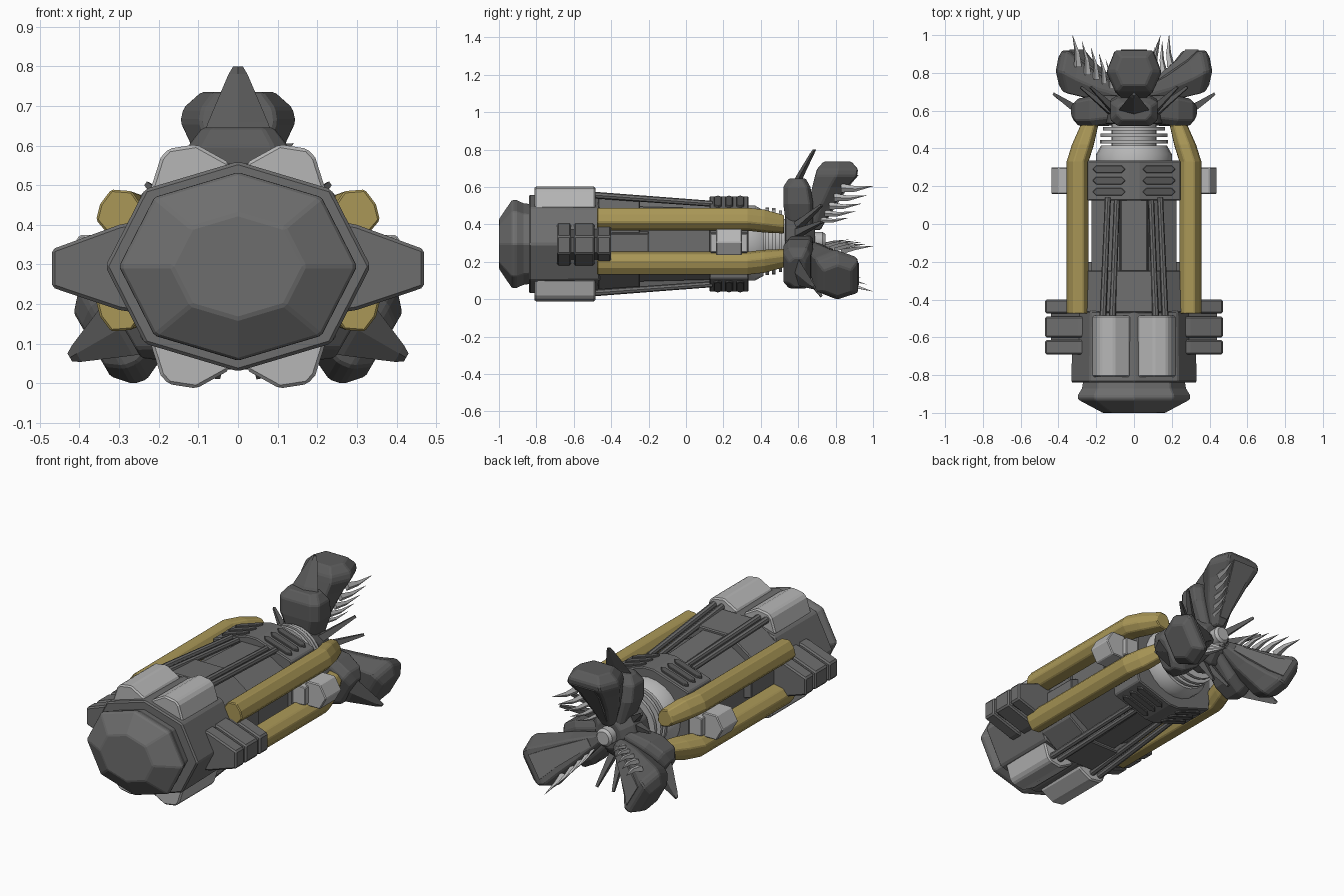
import bpy, bmesh, math
from mathutils import Vector

if "Cube" in bpy.data.objects:
    bpy.data.objects.remove(bpy.data.objects["Cube"])

def mat(name, c):
    m = bpy.data.materials.new(name)
    m.diffuse_color = (*c, 1)
    m.use_nodes = True
    m.node_tree.nodes["Principled BSDF"].inputs["Base Color"].default_value = m.diffuse_color
    return m

GREY = mat("body_grey", (0.155, 0.155, 0.155))
DARK = mat("claw_dark_grey", (0.105, 0.105, 0.105))
LIGHT = mat("light_grey", (0.47, 0.47, 0.47))
GOLD = mat("brass_yellow", (0.40, 0.31, 0.095))
ZC = 0.295   # body axis height
HC = 0.31    # claw axis height

def loft(name, rings, m, bevel=0.0, smooth=False):
    """Skin a list of equal-length point rings and cap both ends."""
    bm = bmesh.new()
    vs = [[bm.verts.new(p) for p in r] for r in rings]
    n = len(vs[0])
    for a, b in zip(vs, vs[1:]):
        for i in range(n):
            bm.faces.new((a[i], a[(i + 1) % n], b[(i + 1) % n], b[i]))
    bm.faces.new(vs[0])
    bm.faces.new(vs[-1])
    bmesh.ops.recalc_face_normals(bm, faces=bm.faces)
    me = bpy.data.meshes.new(name)
    bm.to_mesh(me)
    bm.free()
    me.materials.append(m)
    ob = bpy.data.objects.new(name, me)
    bpy.context.collection.objects.link(ob)
    if bevel:
        b = ob.modifiers.new("bevel", 'BEVEL')
        b.width, b.segments, b.limit_method = bevel, 1, 'ANGLE'
        b.angle_limit = math.radians(25)
    if smooth:
        bpy.context.view_layer.objects.active = ob
        ob.select_set(True)
        bpy.ops.object.shade_smooth_by_angle(angle=math.radians(35))
        ob.select_set(False)
    return ob

def octo(y, sx, sz=None):
    """Eight-sided hull section, ridge at top and bottom."""
    sz = sx if sz is None else sz
    pts = [(0, .265), (.235, .195), (.335, 0), (.235, -.195),
           (0, -.265), (-.235, -.195), (-.335, 0), (-.235, .195)]
    return [(x * sx, y, ZC + z * sz) for x, z in pts]

def prism(name, pts, y0, y1, m, bevel=0.0):
    return loft(name, [[(x, y, z) for x, z in pts] for y in (y0, y1)], m, bevel)

def round_ring(y, r, n=24, cx=0, cz=HC, ph=0):
    return [(cx + r * math.cos(ph + 2 * math.pi * i / n), y,
             cz + r * math.sin(ph + 2 * math.pi * i / n)) for i in range(n)]

def rod(name, a, b, r0, r1, m, n=8):
    a, b = Vector(a), Vector(b)
    d = (b - a).normalized()
    u = d.orthogonal().normalized()
    v = d.cross(u)
    ring = lambda p, r: [p + r * (u * math.cos(2 * math.pi * i / n) + v * math.sin(2 * math.pi * i / n)) for i in range(n)]
    return loft(name, [ring(a, r0), ring(b, r1)], m, smooth=n > 6)

# Hull: faceted end cap, rear housing, mid housing, core, front collar
loft("end_cap", [octo(-1, .5), octo(-.93, .89), octo(-.91, .9), octo(-.87, .83), octo(-.83, .81)], GREY, .006)
loft("rear_housing", [octo(-.84, 1), octo(-.46, .98)], GREY, .008)

def block_oct(y, hx, hz):
    pts = [(.42, 1), (1, .6), (1, -.6), (.42, -1), (-.42, -1), (-1, -.6), (-1, .6), (-.42, 1)]
    return [(x * hx, y, ZC + z * hz) for x, z in pts]

loft("mid_housing", [block_oct(-.47, .255, .26), block_oct(-.245, .245, .25)], GREY, .006)
loft("core", [block_oct(-.26, .225, .2), block_oct(.14, .225, .19)], GREY)
for s in (1, -1):
    loft("core_spine", [[(x, y, ZC + s * z) for x, z in ((-.09, .15), (-.07, h), (.07, h), (.09, .15))]
                        for y, h in ((-.26, .235), (.13, .215))], GREY, .005)

def collar(y, k=1):
    pts = [(.03, .255), (.245, .185), (.255, .07), (.255, -.07), (.245, -.185), (.03, -.255)]
    pts = pts + [(-x, z) for x, z in reversed(pts)]
    return [(x * k, y, ZC + z * k) for x, z in pts]

loft("collar", [collar(.125), collar(.335)], GREY, .006)
# Vent slats on the collar roof, top and bottom
for sx in (1, -1):
    for sz in (1, -1):
        for y in (.17, .23, .29):
            out = [(.045, 0), (.065, .02), (.2, .02), (.22, 0), (.2, -.02), (.065, -.02)]
            rings = [[(sx * x, y + dy, ZC + sz * (.265 - .326 * x + h)) for x, dy in out] for h in (-.02, .01)]
            loft("vent_slat", rings, DARK, .003)

# Neck and discs
loft("neck", [round_ring(.32, .2, cz=.3), round_ring(.37, .2, cz=.3), round_ring(.415, .175, cz=.3)], LIGHT, smooth=True)
loft("neck_core", [round_ring(.4, .12), round_ring(.56, .12)], LIGHT, smooth=True)
for y, r in ((.435, .18), (.47, .178), (.505, .165)):
    loft("neck_disc", [round_ring(y - .009, r), round_ring(y + .009, r)], LIGHT, smooth=True)

for sx in (1, -1):
    # Ribbed side blocks
    for y0, y1 in ((-.69, -.615), (-.6, -.49), (-.475, -.4)):
        prism("side_block", [(sx * x, z) for x, z in
              ((.2, .42), (.3, .4), (.47, .338), (.47, .242), (.3, .185), (.2, .17))], y0, y1, GREY, .008)
    loft("side_block_core", [[(sx * x, y, z) for x, z in
         ((.2, .40), (.44, .33), (.44, .25), (.2, .19))] for y in (-.66, -.42)], DARK)
    # Light hexagonal side knobs with a dark strut
    loft("side_knob", [round_ring(y, .08, 6, sx * .36, .305) for y in (.16, .3)], LIGHT, .005)
    prism("knob_mount", [(sx * x, z) for x, z in ((.2, .36), (.33, .35), (.33, .25), (.2, .24))], .13, .33, LIGHT, .004)
    prism("side_rail", [(sx * x, z) for x, z in ((.2, .37), (.27, .35), (.27, .25), (.2, .23))], -.42, -.2, GREY, .004)

    for sz in (1, -1):
        # Light pods, two on top and two below
        prism("pod", [(sx * x, ZC + sz * z) for x, z in
              ((.02, .2), (.022, .262), (.105, .308), (.175, .297), (.195, .275), (.222, .19))],
              -.81, -.485, LIGHT, .008)
        # Paired rods from the pods to the collar
        for a, b in ((.165, .138), (.115, .09)):
            rod("piston_rod", (sx * a, -.5, ZC + sz * .262), (sx * b, .14, ZC + sz * .215), .018, .016, GREY)
        # Bent brass guard bars
        oc = [(-.058, -.03), (-.03, -.062), (.03, -.05), (.06, -.015), (.05, .025), (.022, .062), (-.03, .058), (-.056, .02)]
        rings = []
        for y, cx, cz, k in ((-.475, .298, .117, 1), (.33, .298, .117, 1), (.42, .27, .107, 1), (.525, .235, .09, .8)):
            rings.append([(sx * (cx + x * k), y, HC + sz * (cz + z * k)) for x, z in oc])
        loft("guard_bar", rings, GOLD, .005)

# Claw assembly, repeated three times round the axis
loft("claw_hub", [round_ring(.53, .15, 12), round_ring(.64, .14, 12), round_ring(.69, .08, 12)], DARK, .005)
loft("hub_pin", [round_ring(.66, .05, 12), round_ring(.73, .05, 12), round_ring(.745, .038, 12)], LIGHT, smooth=True)

for k in range(3):
    ang = math.radians(90 + 120 * k)
    R = Vector((math.cos(ang), 0, math.sin(ang)))
    U = Vector((math.sin(ang), 0, -math.cos(ang)))
    P = lambda r, u, y: Vector((0, y, HC)) + R * r + U * u

    # Knuckle block
    rings = []
    for r, w, y0, y1 in ((.05, .07, .54, .68), (.2, .125, .52, .68), (.29, .125, .52, .665), (.335, .09, .55, .64)):
        rings.append([P(r, u * w, y) for u, y in ((-1, y0 + .03), (-.7, y0), (.7, y0), (1, y0 + .03),
                                                  (1, y1 - .02), (.7, y1), (-.7, y1), (-1, y1 - .02))])
    loft("knuckle", rings, DARK, .006)
    # Flat outer spike
    rings = []
    for r, w, y, t in ((.27, .105, .575, .025), (.35, .075, .61, .02), (.47, .024, .675, .012), (.49, .012, .687, .009)):
        rings.append([P(r, -w, y), P(r, 0, y - t), P(r, w, y), P(r, 0, y + t)])
    loft("outer_spike", rings, DARK)
    # Finger
    rings = []
    for r, w, y0, y1 in ((.06, .03, .64, .72), (.18, .08, .65, .785), (.29, .12, .675, .86),
                         (.35, .148, .69, .915), (.385, .14, .7, .92), (.425, .095, .735, .885)):
        m = y0 * .5 + y1 * .5
        rings.append([P(r, u * w, y) for u, y in ((-1, m), (-.65, y0), (.65, y0), (1, m), (.7, y1), (-.7, y1))])
    loft("finger", rings, DARK, .007)
    # Raised palm plate on the finger
    plate = [(.1, -.025, .735), (.1, .02, .735), (.29, .05, .86), (.355, .07, .915), (.355, -.07, .915), (.29, -.06, .86)]
    loft("palm_plate", [[P(r, u, y + d) for r, u, y in plate] for d in (-.015, .009)], GREY)
    # Curved teeth along one edge
    for r, u, yb, yt, s in ((.285, .1, .83, 1.0, .024), (.235, .085, .79, .965, .022), (.19, .07, .765, .935, .02),
                            (.15, .055, .74, .905, .018), (.115, .042, .72, .87, .015)):
        rings = []
        for t, q in ((0, 1), (.45, .62), (1, .04)):
            c = (r - .01 * math.sin(math.pi * t) + .01 * t, u + .04 * t, yb + (yt - yb) * t)
            rings.append([P(c[0] + a * s * q, c[1] + b * s * q * .7, c[2])
                          for a, b in ((1, 0), (0, 1), (-1, 0), (0, -1))])
        loft("tooth", rings, LIGHT)
    # Small spikes between the fingers
    for d in (-10, 10):
        a = ang + math.radians(60 + d)
        ca, sa = math.cos(a), math.sin(a)
        rod("small_spike", (ca * .11, .585, HC + sa * .11), (ca * .3, .725, HC + sa * .3), .03, .009, DARK, 4)
